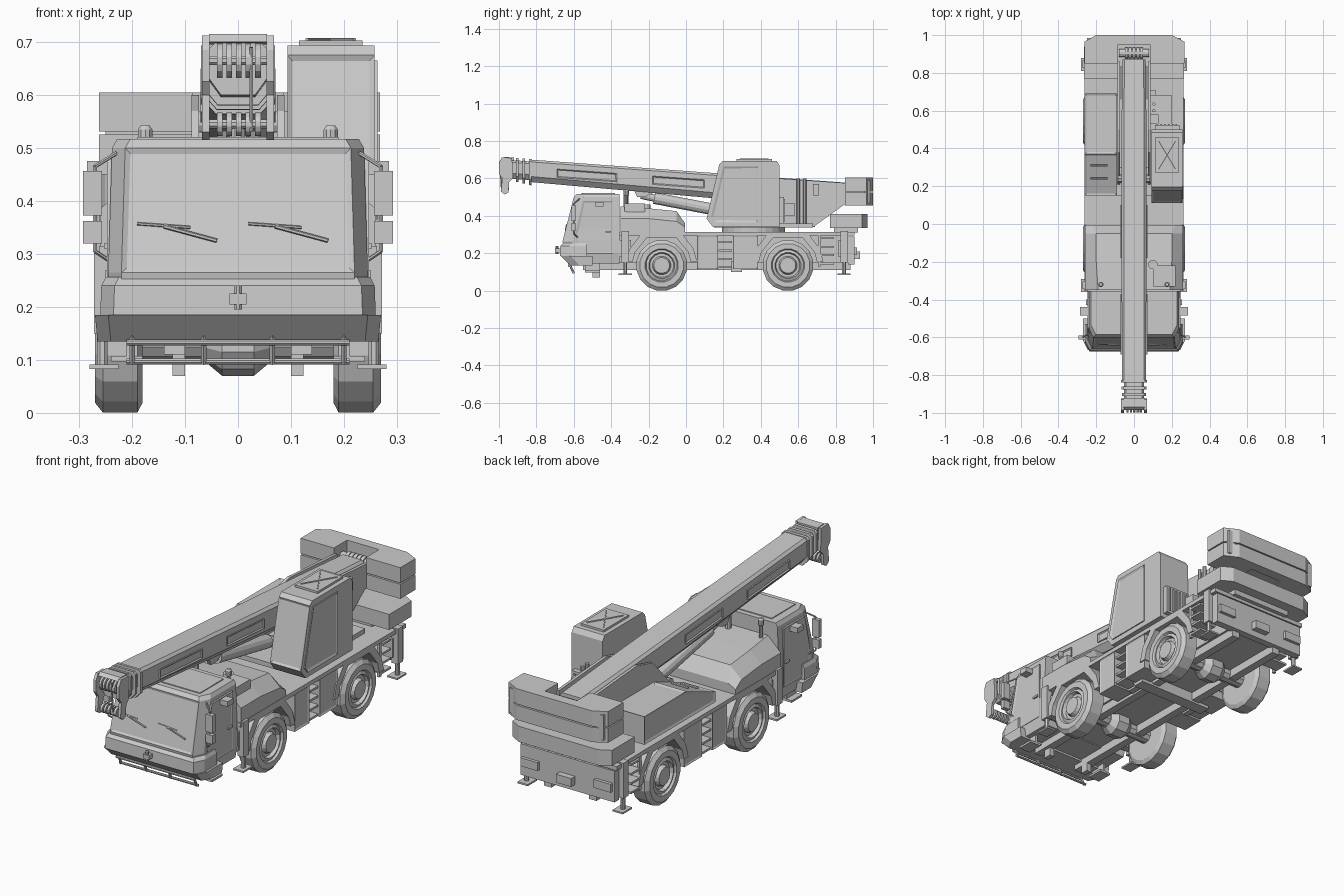
import bpy, bmesh, math
from mathutils import Vector

default = bpy.data.objects.get("Cube")
if default:
    bpy.data.objects.remove(default, do_unlink=True)


def finish(name, bm, mirrored=False):
    bmesh.ops.recalc_face_normals(bm, faces=bm.faces)
    mesh = bpy.data.meshes.new(name)
    bm.to_mesh(mesh)
    bm.free()
    obj = bpy.data.objects.new(name, mesh)
    bpy.context.collection.objects.link(obj)
    if mirrored:
        obj.modifiers.new("Mirror", "MIRROR")
    return obj


def loft(name, rings, mirrored=False):
    """Skin a closed solid over rings with equal point counts."""
    bm = bmesh.new()
    loops = [[bm.verts.new(p) for p in ring] for ring in rings]
    for a, b in zip(loops, loops[1:]):
        for i in range(len(a)):
            j = (i + 1) % len(a)
            bm.faces.new((a[i], a[j], b[j], b[i]))
    bm.faces.new(loops[0])
    bm.faces.new(loops[-1])
    return finish(name, bm, mirrored)


def prism(name, outline, lo, hi, axis="X", mirrored=False):
    """Extrude a (y, z) outline along X or an (x, y) outline along Z."""
    place = (lambda p, d: (d, *p)) if axis == "X" else (lambda p, d: (*p, d))
    return loft(name, [[place(p, d) for p in outline] for d in (lo, hi)], mirrored)


def box(name, x, y, z, mirrored=False):
    outline = [(y[0], z[0]), (y[1], z[0]), (y[1], z[1]), (y[0], z[1])]
    return prism(name, outline, x[0], x[1], "X", mirrored)


def lathe(name, start, direction, profile, sides, mirrored=False):
    """Revolve (distance, radius) pairs around an axis."""
    axis = Vector(direction).normalized()
    u = axis.cross(Vector((0, 0, 1)) if abs(axis.z) < 0.9 else Vector((0, 1, 0))).normalized()
    v = axis.cross(u)
    turns = [math.tau * (i + 0.5) / sides for i in range(sides)]
    rings = [[Vector(start) + axis * d + (u * math.cos(t) + v * math.sin(t)) * r for t in turns]
             for d, r in profile]
    return loft(name, rings, mirrored)


def tube(name, start, end, radius, sides=8, mirrored=False):
    direction = Vector(end) - Vector(start)
    return lathe(name, start, direction, [(0, radius), (direction.length, radius)], sides, mirrored)


def inset(obj, chosen, thickness, depth):
    bm = bmesh.new()
    bm.from_mesh(obj.data)
    bm.normal_update()
    faces = [f for f in bm.faces if chosen(f)]
    bmesh.ops.inset_individual(bm, faces=faces, thickness=thickness, depth=depth)
    bm.to_mesh(obj.data)
    bm.free()


# Carrier chassis and deck
box("chassis_core", (-.15, .15), (-.5, .86), (.15, .3))
box("frame_rail", (.1, .14), (-.55, .88), (.11, .2), True)
box("deck", (-.262, .262), (-.355, .9), (.295, .315))
box("cross_member", (-.2, .2), (.24, .3), (.1, .16))
box("tow_block", (.1, .124), (-.5, -.46), (.07, .12), True)

# Wheels, axles and fenders
tyre = [(0, .08), (0, .118), (.01, .137), (.075, .137), (.09, .118), (.09, .09),
        (.08, .084), (.086, .07), (.07, .064), (.07, .05), (.088, .042), (.088, .02)]
arch = [(-.19, .02), (-.17, .09), (-.105, .175), (.105, .175), (.17, .09), (.19, .02),
        (.155, .02), (.142, .07), (.08, .146), (-.08, .146), (-.142, .07), (-.155, .02)]
for place, y in (("front", -.13), ("rear", .545)):
    lathe(place + "_wheel", (.18, y, .135), (1, 0, 0), tyre, 16, True)
    tube(place + "_axle", (-.2, y, .135), (.2, y, .135), .035, 10)
    lathe(place + "_differential", (-.06, y, .135), (1, 0, 0), [(0, .04), (.03, .065), (.09, .065), (.12, .04)], 10)
    prism(place + "_fender", [(y + a, .135 + b) for a, b in arch], .165, .262, "X", True)

# Side lockers and ladders
for place, span in (("front", (.06, .17)), ("rear", (.25, .385))):
    locker = box(place + "_locker", (.15, .26), span, (.115, .296), True)
    inset(locker, lambda f: f.normal.x > .9, .01, -.004)
for i in range(4):
    z = .12 + i * .045
    box("middle_step", (.17, .255), (.175, .245), (z, z + .01), True)
    box("rear_step", (.17, .26), (.72, .79), (z + .02, z + .03), True)
box("ladder_back", (.15, .18), (.17, .25), (.11, .3), True)
box("ladder_side", (.245, .258), (.705, .72), (.13, .3), True)

# Outriggers
for place, y in (("front", -.325), ("rear", .845)):
    box(place + "_outrigger_beam", (-.25, .25), (y - .03, y + .03), (.18, .27))
    box(place + "_jack_sleeve", (.24, .272), (y - .02, y + .02), (.15, .32), True)
    tube(place + "_jack_rod", (.256, y, .09), (.256, y, .2), .011, 8, True)
    box(place + "_jack_pad", (.226, .28), (y - .035, y + .035), (.083, .091), True)

# Carrier tail
box("rear_bumper", (-.25, .25), (.865, .9), (.14, .29))
box("tail_lamp", (.15, .24), (.9, .915), (.19, .23), True)
box("tow_hitch", (-.04, .04), (.9, .93), (.17, .21))
prism("lower_counterweight", [(-.265, .77), (.265, .77), (.265, .94), (.21, .97), (-.21, .97), (-.265, .94)],
      .335, .41, "Z")
box("counterweight_base", (-.16, .16), (.79, .92), (.31, .34))


# Driver cab
def plan(front, width, z, corner=.05, back=-.355):
    return [(-width, back, z), (width, back, z), (width, front + corner, z),
            (width - .025, front, z), (.025 - width, front, z), (-width, front + corner, z)]


cab = loft("driver_cab", [plan(-.61, .235, .145), plan(-.65, .245, .2), plan(-.66, .245, .265),
                          plan(-.6, .238, .5), plan(-.585, .228, .517)])
inset(cab, lambda f: f.normal.y < -.9 and f.calc_area() > .06, .014, -.005)
loft("bumper_upper", [plan(-.675, .26, .185, .05, -.53), plan(-.672, .258, .24, .05, -.53),
                      plan(-.655, .25, .256, .05, -.53)])
loft("bumper_lower", [plan(-.62, .265, .135, .05, -.5), plan(-.668, .27, .185, .05, -.5)])
door = prism("cab_door", [(-.58, .2), (-.39, .2), (-.39, .48), (-.55, .48), (-.59, .31)], .237, .247, "X", True)
inset(door, lambda f: f.normal.x > .9, .012, -.004)
box("roof_panel", (-.19, .19), (-.56, -.38), (.515, .521))
box("door_handle", (.245, .253), (-.43, -.4), (.31, .32), True)
box("side_lamp", (.245, .285), (-.485, -.44), (.45, .475), True)
for x in (-.19, .02):
    tube("wiper_arm", (x, -.634, .357), (x + .1, -.636, .35), .003, 6)
    tube("wiper_blade", (x + .05, -.638, .352), (x + .15, -.644, .325), .004, 6)
box("tow_pin_base", (-.016, .016), (-.7, -.66), (.205, .225))
tube("tow_pin", (0, -.69, .195), (0, -.69, .24), .008)

# Mirrors and beacons
box("mirror_large", (.257, .293), (-.612, -.59), (.373, .457), True)
box("mirror_small", (.257, .293), (-.612, -.59), (.32, .362), True)
mirror_path = [(.23, -.57, .49), (.27, -.6, .465), (.27, -.6, .305), (.24, -.58, .285)]
for a, b in zip(mirror_path, mirror_path[1:]):
    tube("mirror_arm", a, b, .004, 6, True)
lathe("beacon", (.175, -.32, .42), (0, 0, 1), [(0, .009), (.085, .009), (.09, .014), (.115, .014), (.122, .009)], 10, True)

# Front guard rail
for y, z in ((-.625, .133), (-.6, .097)):
    tube("guard_rail", (-.21, y, z), (.21, y, z), .006)
for x in (.065, .2):
    tube("guard_post", (x, -.6, .093), (x, -.64, .18), .006, 6, True)
box("cab_step", (.18, .24), (-.54, -.46), (.097, .107), True)
box("cab_step_bracket", (.2, .21), (-.54, -.46), (.1, .15), True)


# Engine hood
def hood_ring(y, shoulder, top, half):
    return [(-.26, y, .31), (.26, y, .31), (.26, y, shoulder), (half, y, top), (-half, y, top), (-.26, y, shoulder)]


loft("engine_hood", [hood_ring(-.35, .385, .45, .19), hood_ring(-.2, .385, .44, .2),
                     hood_ring(-.05, .37, .425, .2), hood_ring(-.005, .34, .36, .22)])
box("air_intake", (.1, .22), (-.33, -.22), (.4, .465))
tube("filler_cap", (.1, -.215, .43), (.1, -.215, .46), .025, 12)

# Turntable and superstructure
tube("turntable", (0, .36, .31), (0, .36, .34), .17, 24)
box("slewing_platform", (-.2, .2), (.15, .68), (.337, .36))
prism("boom_support", [(.2, .34), (.68, .34), (.86, .47), (.86, .575), (.5, .6), (.38, .57), (.24, .42)],
      .074, .088, "X", True)
prism("support_floor", [(.3, .35), (.68, .35), (.86, .47), (.86, .5), (.66, .39), (.3, .39)], -.08, .08)
housing = prism("machinery_housing", [(.15, .34), (.69, .34), (.69, .475), (.37, .475), (.15, .39)], -.262, -.09)
inset(housing, lambda f: f.normal.x < -.9 or f.normal.z > .8, .015, -.005)
for y in (.24, .31):
    tube("housing_handle", (-.23, y, y * .386 + .34), (-.14, y, y * .386 + .34), .006, 6)
for y in (.6, .635):
    tube("hydraulic_pipe", (.105, y, .35), (.105, y, .6), .009)
box("valve_block", (.088, .13), (.53, .58), (.4, .47))
box("side_lantern", (.088, .115), (.68, .71), (.51, .57))

# Upper counterweight with a slot for the boom tail
weight = [(-.262, .85), (-.085, .85), (-.085, .95), (.085, .95), (.085, .85), (.268, .85),
          (.268, .965), (.2, 1), (-.2, 1), (-.262, .965)]
prism("counterweight_bottom", weight, .455, .525, "Z")
prism("counterweight_top", weight, .531, .605, "Z")
box("counterweight_core", (-.25, .25), (.955, .985), (.47, .59))
box("counterweight_mount", (-.085, .085), (.83, .96), (.46, .53))
for i in range(5):
    tube("winch_winding", (-.048 + i * .02, .905, .548), (-.032 + i * .02, .905, .548), .03, 12)
tube("winch_drum", (-.08, .905, .548), (.08, .905, .548), .022, 12)

# Operator cab
shell = prism("operator_cab", [(.11, .385), (.145, .34), (.5, .34), (.5, .67), (.485, .693), (.195, .693), (.178, .675)],
              .093, .258)
inset(shell, lambda f: f.normal.y < -.9, .014, -.006)
window = prism("operator_side_window", [(.133, .395), (.155, .365), (.385, .365), (.385, .665), (.2, .665)], .256, .263)
inset(window, lambda f: f.normal.x > .9, .014, -.005)
box("roof_hatch", (.115, .235), (.27, .46), (.692, .703))
for a, b in ((.29, .44), (.44, .29)):
    tube("hatch_brace", (.13, a, .704), (.22, b, .704), .004, 6)
box("rear_grille", (.11, .24), (.498, .525), (.36, .5))
for i in range(6):
    x = .12 + i * .02
    box("grille_slat", (x, x + .008), (.525, .53), (.37, .49))


# Telescopic boom
def boom_top(y):
    return .64 - .073 * y


def boom_ring(y, half, height, drop=0):
    top = boom_top(y) - drop
    low = top - height
    return [(-half * .6, y, low), (half * .6, y, low), (half, y, low + .03), (half, y, top - .012),
            (half - .012, y, top), (.012 - half, y, top), (-half, y, top - .012), (-half, y, low + .03)]


loft("boom_base", [boom_ring(-.83, .064, .12), boom_ring(.15, .066, .135), boom_ring(.5, .066, .135),
                   boom_ring(.87, .062, .09)])
loft("boom_inner", [boom_ring(-.96, .054, .1, .01), boom_ring(-.8, .054, .1, .01)])
for i in range(3):
    y = -.91 + i * .035
    size = .064 + i * .003
    loft("boom_collar", [boom_ring(y, size, size * 2, -.003), boom_ring(y + .014, size, size * 2, -.003)])
for place, lo, hi in (("front", -.69, -.37), ("rear", -.18, .1)):
    outline = [(lo, boom_top(lo) - .085), (hi, boom_top(hi) - .085),
               (hi, boom_top(hi) - .04), (lo, boom_top(lo) - .04)]
    panel = prism(place + "_boom_panel", outline, .06, .071, "X", True)
    inset(panel, lambda f: f.normal.x > .9, .008, -.005)

# Boom head and sheaves
prism("head_cheek", [(-1, .685), (-.985, .712), (-.93, .71), (-.925, .6), (-.945, .58), (-.95, .525),
                     (-.97, .515), (-.99, .53), (-.982, .6), (-1, .625)], .054, .068, "X", True)
prism("head_cap", [(-.985, .7), (-.97, .715), (-.92, .712), (-.92, .695)], -.055, .055)
for z, r in ((.665, .032), (.545, .022)):
    tube("sheave_pin", (-.06, -.968, z), (.06, -.968, z), .009)
    for i in range(5):
        x = -.04 + i * .018
        tube("sheave", (x, -.968, z), (x + .011, -.968, z), r, 14)
tube("hoist_rope", (.025, -.995, .69), (.025, -.985, .53), .004, 6)

# Lift cylinder
tube("lift_cylinder", (0, -.17, .495), (0, .22, .42), .032, 12)
tube("lift_rod", (0, -.24, .51), (0, -.16, .493), .02, 12)
prism("lift_bracket", [(-.28, .54), (-.26, .5), (-.22, .5), (-.14, .54)], .022, .04, "X", True)
tube("lift_pivot", (-.085, .24, .415), (.085, .24, .415), .025, 10)
tube("boom_rest", (.0, -.32, .44), (.0, -.32, .55), .014, 8)
